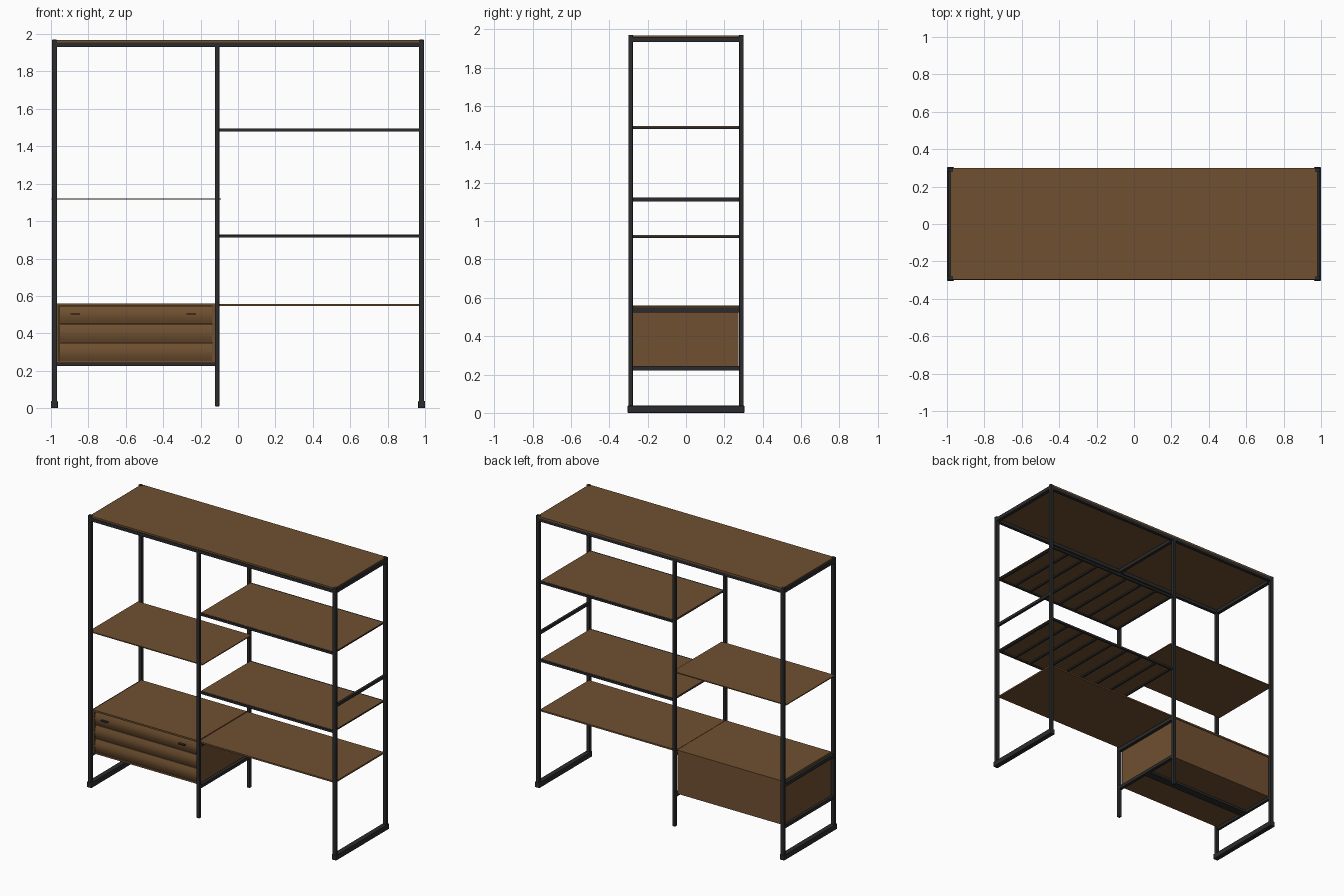
import bpy, bmesh, math

if "Cube" in bpy.data.objects:
    bpy.data.objects.remove(bpy.data.objects["Cube"])


def material(name, rgb):
    m = bpy.data.materials.new(name)
    m.diffuse_color = (*rgb, 1)
    m.use_nodes = True
    m.node_tree.nodes["Principled BSDF"].inputs["Base Color"].default_value = m.diffuse_color
    return m


WOOD = material("walnut brown", (0.16, 0.08, 0.03))
METAL = material("charcoal metal", (0.024, 0.024, 0.026))


def box(name, x, y, z, mat, bevel=0.0):
    """Box from (min, max) ranges."""
    bm = bmesh.new()
    bmesh.ops.create_cube(bm, size=1)
    for v in bm.verts:
        v.co = [r[0] + (c + 0.5) * (r[1] - r[0]) for c, r in zip(v.co, (x, y, z))]
    me = bpy.data.meshes.new(name)
    bm.to_mesh(me)
    bm.free()
    me.materials.append(mat)
    ob = bpy.data.objects.new(name, me)
    bpy.context.collection.objects.link(ob)
    if bevel:
        mod = ob.modifiers.new("bevel", 'BEVEL')
        mod.width = bevel
        mod.segments = 2
    return ob


def drawer_front(name, x, z, y_edge, bulge):
    """Softly bowed drawer front, extruded along x."""
    n = 8
    prof = [(y_edge + 0.02, z[0])]
    for i in range(n + 1):
        t = i / n
        prof.append((y_edge - bulge * math.sin(math.pi * t), z[0] + t * (z[1] - z[0])))
    prof.append((y_edge + 0.02, z[1]))
    bm = bmesh.new()
    a = [bm.verts.new((x[0], p[0], p[1])) for p in prof]
    b = [bm.verts.new((x[1], p[0], p[1])) for p in prof]
    bm.faces.new(a)
    bm.faces.new(b[::-1])
    for i in range(len(prof)):
        j = (i + 1) % len(prof)
        f = bm.faces.new((a[i], b[i], b[j], a[j]))
        f.smooth = 1 <= i <= n
    bmesh.ops.recalc_face_normals(bm, faces=bm.faces)
    me = bpy.data.meshes.new(name)
    bm.to_mesh(me)
    bm.free()
    me.materials.append(WOOD)
    bpy.context.collection.objects.link(bpy.data.objects.new(name, me))


MID = (-0.123, -0.1)
FRONT, BACK = (-0.3, -0.277), (0.277, 0.3)

# End frames: posts, foot rail, top rail
for side, x, foot in (("left", (-0.994, -0.968), (-1.0, -0.963)),
                      ("right", (0.968, 0.994), (0.963, 1.0))):
    for depth, y in (("front", FRONT), ("back", BACK)):
        box(f"{side}_{depth}_post", x, y, (0.02, 1.97), METAL, 0.003)
    box(f"{side}_foot_rail", foot, (-0.304, 0.304), (0, 0.038), METAL, 0.003)
    box(f"{side}_top_rail", x, (-0.28, 0.28), (1.932, 1.958), METAL)

# Middle posts and long top rails
for depth, y in (("front", FRONT), ("back", BACK)):
    box(f"middle_{depth}_post", MID, y, (0.01, 1.95), METAL, 0.002)
    box(f"{depth}_top_rail", (-0.97, 0.97), y, (1.932, 1.955), METAL)
box("middle_top_rail", MID, (-0.28, 0.28), (1.932, 1.955), METAL)
box("right_end_rail", (0.972, 0.99), (-0.28, 0.28), (1.102, 1.122), METAL)

# Top board
box("top_board", (-0.982, 0.982), (-0.296, 0.3), (1.955, 1.967), WOOD)

# Framed right shelves with cross slats below
for label, z in (("upper", 1.479), ("lower", 0.912)):
    box(f"{label}_shelf_board", (-0.1, 0.968), (-0.279, 0.279), (z + 0.01, z + 0.016), WOOD)
    for depth, y in (("front", (-0.292, -0.278)), ("back", (0.278, 0.292))):
        box(f"{label}_shelf_{depth}_rail", (-0.1, 0.968), y, (z, z + 0.015), METAL)
    for i in range(9):
        x = -0.09 + i * 1.045 / 8
        box(f"{label}_shelf_slat_{i + 1}", (x - 0.007, x + 0.007), (-0.279, 0.279),
            (z, z + 0.01), METAL)

# Thin left shelf and the low right shelf
box("left_shelf", (-0.998, -0.09), (-0.28, 0.28), (1.115, 1.122), WOOD)
box("low_right_shelf", (-0.119, 0.975), (-0.28, 0.28), (0.547, 0.558), WOOD)

# Drawer cabinet
CX = (-0.97, -0.124)
box("cabinet_top", CX, (-0.28, 0.28), (0.548, 0.56), WOOD)
box("cabinet_bottom", CX, (-0.272, 0.272), (0.24, 0.252), WOOD)
box("cabinet_back", CX, (0.262, 0.274), (0.24, 0.55), WOOD)
box("cabinet_left_side", (CX[0], CX[0] + 0.014), (-0.275, 0.272), (0.24, 0.55), WOOD)
box("cabinet_right_side", (CX[1] - 0.014, CX[1]), (-0.275, 0.272), (0.24, 0.55), WOOD)
for i in range(3):
    z = 0.253 + i * 0.099
    drawer_front(f"drawer_front_{i + 1}", (CX[0] + 0.016, CX[1] - 0.016),
                 (z, z + 0.095), -0.266, 0.012)
# Small pulls on the top drawer
for label, x in (("left", -0.87), ("right", -0.25)):
    box(f"{label}_drawer_pull", (x - 0.025, x + 0.025), (-0.295, -0.27), (0.5, 0.506), METAL)

# Cabinet support rails
for label, x in (("left", (-0.99, -0.971)), ("middle", MID)):
    box(f"{label}_cabinet_upper_rail", x, (-0.28, 0.28), (0.522, 0.547), METAL)
    box(f"{label}_cabinet_lower_rail", x, (-0.28, 0.28), (0.222, 0.245), METAL)
box("cabinet_under_rail", (-0.975, -0.12), (-0.03, 0.03), (0.224, 0.241), METAL)
